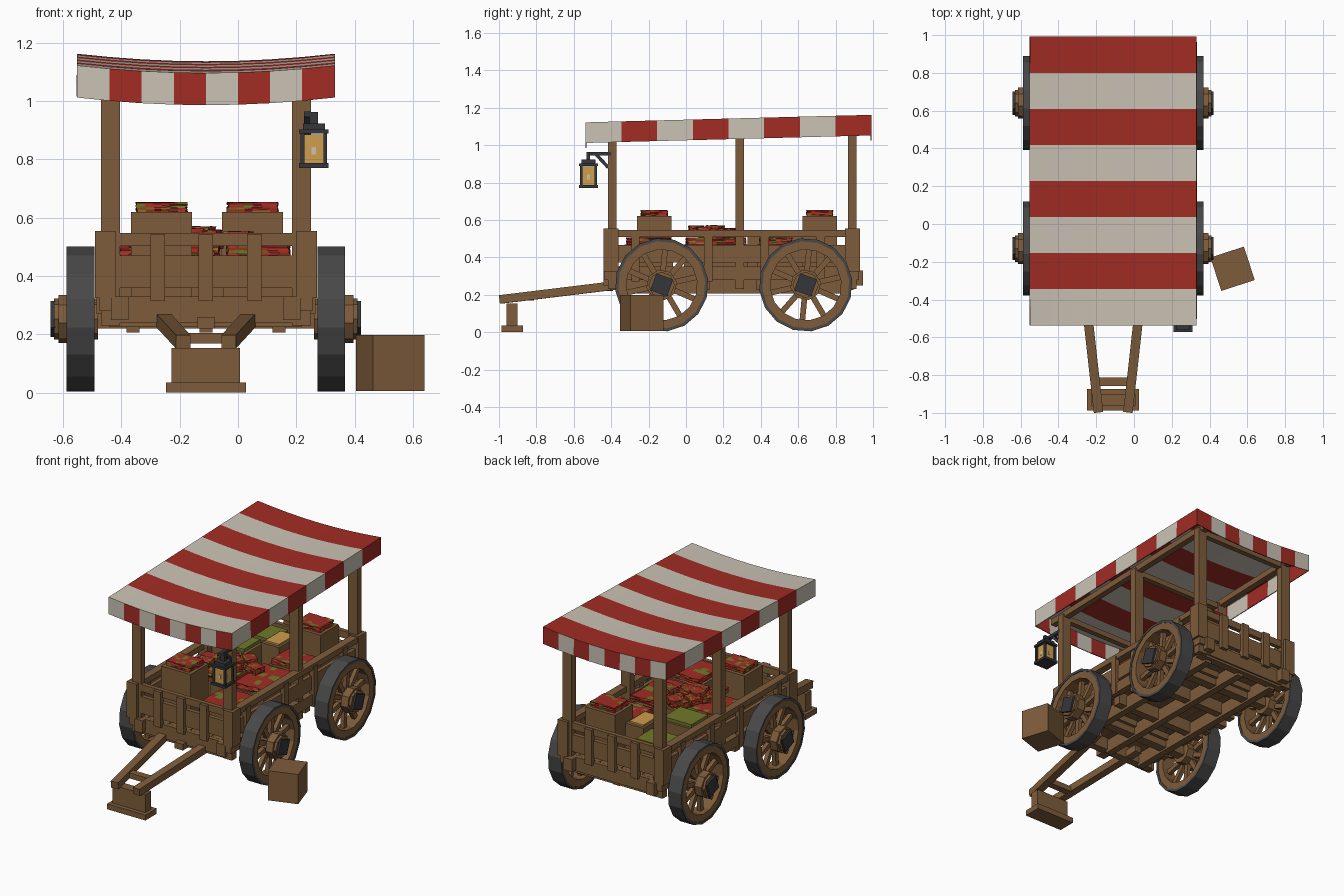
import bpy, bmesh, math, random
from mathutils import Matrix, Vector

random.seed(4)
old = bpy.data.objects.get("Cube")
if old:
    bpy.data.objects.remove(old, do_unlink=True)


def material(name, rgb):
    m = bpy.data.materials.new(name)
    m.use_nodes = True
    m.diffuse_color = (*rgb, 1)
    m.node_tree.nodes["Principled BSDF"].inputs["Base Color"].default_value = (*rgb, 1)
    return m


WOOD = material("brown wood", (0.21, 0.107, 0.043))
RED = material("red cloth", (0.36, 0.025, 0.017))
CREAM = material("cream cloth", (0.59, 0.54, 0.46))
IRON = material("dark iron", (0.035, 0.037, 0.042))
TYRE = material("grey tyre", (0.065, 0.065, 0.067))
AMBER = material("amber glass", (0.62, 0.34, 0.075))
GREEN = material("leaf green", (0.16, 0.19, 0.022))

CX = -0.11                # centre line of the wagon
FRONT, REAR = -0.4, 0.89  # end panels
SIDES = (-1, 1)


def finish(name, bm, *mats):
    mesh = bpy.data.meshes.new(name)
    bm.to_mesh(mesh)
    bm.free()
    for m in mats:
        mesh.materials.append(m)
    ob = bpy.data.objects.new(name, mesh)
    bpy.context.collection.objects.link(ob)
    return ob


def box(name, c, size, mat=WOOD, turn=0):
    bm = bmesh.new()
    bmesh.ops.create_cube(bm, size=1, matrix=Matrix.Translation(c)
                          @ Matrix.Rotation(math.radians(turn), 4, 'Z')
                          @ Matrix.Diagonal((*size, 1)))
    return finish(name, bm, mat)


def beam(name, p, q, w, h, mat=WOOD):
    """Square bar between two points, w wide and h tall."""
    p, q = Vector(p), Vector(q)
    d = q - p
    side = d.cross(Vector((0, 0, 1))).normalized()
    up = side.cross(d).normalized()
    rot = Matrix((side, d.normalized(), up)).transposed().to_4x4()
    bm = bmesh.new()
    bmesh.ops.create_cube(bm, size=1, matrix=Matrix.Translation((p + q) / 2) @ rot
                          @ Matrix.Diagonal((w, d.length, h, 1)))
    return finish(name, bm, mat)


def prism(name, c, r, length, n, mat=WOOD, turn=0):
    """Cylinder lying along x."""
    bm = bmesh.new()
    bmesh.ops.create_cone(bm, cap_ends=True, segments=n, radius1=r, radius2=r, depth=length,
                          matrix=Matrix.Translation(c) @ Matrix.Rotation(math.radians(turn), 4, 'X')
                          @ Matrix.Rotation(math.pi / 2, 4, 'Y'))
    return finish(name, bm, mat)


def ring(name, c, r_in, r_out, width, n, mat):
    """Faceted hoop around the x axis."""
    bm = bmesh.new()
    loops = []
    for i in range(n):
        a = math.tau * (i + 0.3) / n
        loops.append([bm.verts.new((c[0] + w * width / 2, c[1] + r * math.cos(a), c[2] + r * math.sin(a)))
                      for r, w in ((r_in, -1), (r_out, -1), (r_out, 1), (r_in, 1))])
    for i in range(n):
        a, b = loops[i], loops[(i + 1) % n]
        for k in range(4):
            bm.faces.new((a[k], a[(k + 1) % 4], b[(k + 1) % 4], b[k]))
    bmesh.ops.recalc_face_normals(bm, faces=bm.faces)
    return finish(name, bm, mat)


def produce(name, c, size, turn=0, leaf=0.22):
    """Block of fruit with scattered leafy faces."""
    bm = bmesh.new()
    bmesh.ops.create_cube(bm, size=1)
    bmesh.ops.subdivide_edges(bm, edges=bm.edges[:], cuts=5, use_grid_fill=True)
    for v in bm.verts:
        v.co += Vector([random.uniform(-0.03, 0.03) for _ in range(3)])
    for f in bm.faces:
        f.material_index = int(random.random() < leaf)
    bm.transform(Matrix.Translation(c) @ Matrix.Rotation(math.radians(turn), 4, 'Z')
                 @ Matrix.Diagonal((*size, 1)))
    return finish(name, bm, RED, GREEN)


# Wheels and axles
for label, y in (("front", -0.13), ("rear", 0.64)):
    box(label + "_axle", (CX, y, 0.25), (0.8, 0.06, 0.06))
    box(label + "_bolster", (CX, y, 0.285), (0.62, 0.1, 0.04))
    for s in SIDES:
        c = Vector((CX + s * 0.43, y, 0.253))
        name = label + ("_left" if s > 0 else "_right")
        ring(name + "_wheel_tyre", c, 0.234, 0.25, 0.095, 16, TYRE)
        ring(name + "_wheel_rim", c, 0.19, 0.236, 0.088, 16, WOOD)
        prism(name + "_wheel_hub", c + Vector((s * 0.015, 0, 0)), 0.07, 0.15, 8)
        prism(name + "_hub_end", c + Vector((s * 0.05, 0, 0)), 0.083, 0.05, 8, WOOD, 10)
        prism(name + "_hub_cap", c + Vector((s * 0.095, 0, 0)), 0.068, 0.014, 4, IRON, 25)
        for i in range(10):
            a = math.tau * (i + 0.35) / 10
            d = Vector((0, math.cos(a), math.sin(a)))
            beam(name + "_spoke", c + d * 0.05, c + d * 0.2, 0.026, 0.03)

# Floor and chassis
for i in range(9):
    box("floor_plank", (CX + (i - 4) * 0.076, 0.245, 0.318), (0.071, 1.27, 0.025))
for x in (-0.25, 0, 0.25):
    box("chassis_beam", (CX + x, 0.25, 0.25), (0.045, 1.24, 0.085))
for y in (FRONT + 0.02, 0.1, 0.4, REAR - 0.02):
    box("cross_beam", (CX, y, 0.265), (0.66, 0.05, 0.08))

# Side boards, stakes, rails and canopy posts
for s in SIDES:
    x = CX + s * 0.345
    box("side_sill", (x, 0.245, 0.315), (0.04, 1.36, 0.07))
    box("side_board", (x, 0.25, 0.42), (0.025, 1.28, 0.095))
    box("side_rail", (x, 0.275, 0.528), (0.05, 1.3, 0.036))
    for y in (-0.27, 0.12, 0.42, 0.72):
        box("side_stake", (x + s * 0.015, y, 0.4), (0.03, 0.045, 0.26))
    for y, top in ((-0.395, 1.06), (0.288, 1.08), (0.888, 1.1)):
        box("canopy_post", (CX + s * 0.327, y, (0.23 + top) / 2), (0.065, 0.045, top - 0.23))
    beam("canopy_side_beam", (CX + s * 0.327, -0.5, 1.06), (CX + s * 0.327, 0.95, 1.1), 0.04, 0.04)
    for y in (FRONT, REAR):
        box("corner_cleat", (CX + s * 0.345, y, 0.44), (0.07, 0.08, 0.23))
        box("sill_end", (CX + s * 0.295, y * 1.03, 0.29), (0.06, 0.06, 0.08))
for y, z in ((-0.395, 1.045), (0.288, 1.06), (0.888, 1.08)):
    box("canopy_cross_beam", (CX, y, z), (0.66, 0.035, 0.035))

# End panels
for y, s in ((FRONT, -1), (REAR, 1)):
    for z, h in ((0.285, 0.09), (0.415, 0.11), (0.525, 0.045)):
        box("end_board", (CX, y, z), (0.68, 0.028, h))
    for x in (-0.165, 0, 0.165):
        box("end_stake", (CX + x, y + s * 0.02, 0.43), (0.05, 0.03, 0.23))

# Towing shafts and prop stand
for s in SIDES:
    beam("tow_shaft", (CX + s * 0.078, -0.995, 0.175), (CX + s * 0.158, -0.28, 0.262), 0.05, 0.046)
box("shaft_crossbar", (CX, -0.835, 0.187), (0.16, 0.045, 0.035))
box("hitch_block", (CX, -0.42, 0.24), (0.06, 0.06, 0.04))
box("stand_block", (CX, -0.93, 0.093), (0.235, 0.06, 0.12))
box("stand_foot", (CX, -0.93, 0.018), (0.275, 0.115, 0.035))

# Step crate beside the wheel
box("step_crate", (0.522, -0.237, 0.102), (0.186, 0.186, 0.192), WOOD, 18)

# Striped canopy: sagging sheet with a hanging border
N = 8
X0, X1, Y0, Y1, DROP = CX - 0.44, CX + 0.44, -0.535, 0.99, 0.108


def roof_point(i, j, drop=0):
    u = 2 * i / N - 1
    z = 1.12 + 0.04 * j / N - 0.026 * (1 - u * u) - drop
    return (X0 + (X1 - X0) * i / N, Y0 + (Y1 - Y0) * j / N, z)


bm = bmesh.new()


def cloth(points, stripe):
    f = bm.faces.new([bm.verts.new(p) for p in points])
    f.material_index = stripe % 2


for i in range(N):
    for j in range(N):
        cloth((roof_point(i, j), roof_point(i + 1, j), roof_point(i + 1, j + 1), roof_point(i, j + 1)), j)
    for e in (0, N):
        cloth((roof_point(i, e), roof_point(i, e, DROP), roof_point(i + 1, e, DROP), roof_point(i + 1, e)), i)
        cloth((roof_point(e, i), roof_point(e, i, DROP), roof_point(e, i + 1, DROP), roof_point(e, i + 1)), i)
bmesh.ops.remove_doubles(bm, verts=bm.verts, dist=0.0005)
bmesh.ops.recalc_face_normals(bm, faces=bm.faces)
canopy = finish("canopy", bm, CREAM, RED)
thick = canopy.modifiers.new("thickness", 'SOLIDIFY')
thick.thickness = 0.006
thick.offset = 0

# Lantern on its bracket
LX, LY = 0.26, -0.522
box("bracket_arm", (0.238, -0.465, 0.955), (0.025, 0.13, 0.018), IRON)
beam("bracket_brace", (0.238, -0.415, 0.88), (0.238, -0.48, 0.95), 0.022, 0.018, IRON)
box("lantern_hook", (LX, LY, 0.94), (0.03, 0.02, 0.045), IRON)
box("lantern_roof", (LX, LY, 0.91), (0.075, 0.075, 0.025), IRON)
box("lantern_lid", (LX, LY, 0.895), (0.102, 0.102, 0.014), IRON)
box("lantern_base", (LX, LY, 0.779), (0.102, 0.102, 0.016), IRON)
box("lantern_glass", (LX, LY, 0.836), (0.072, 0.072, 0.1), AMBER)
for sx in SIDES:
    box("lantern_flame", (LX + sx * 0.036, LY, 0.83), (0.003, 0.015, 0.025), CREAM)
    box("lantern_flame", (LX, LY + sx * 0.036, 0.83), (0.015, 0.003, 0.025), CREAM)
    for sy in SIDES:
        box("lantern_bar", (LX + sx * 0.039, LY + sy * 0.039, 0.837), (0.013, 0.013, 0.11), IRON)

# Tall fruit crates
for x, y in ((-0.262, -0.17), (0.05, 0.715)):
    box("tall_crate", (x, y, 0.475), (0.21, 0.185, 0.29))
    produce("crate_fruit", (x, y, 0.635), (0.17, 0.14, 0.036))

# Low trays filled with fruit or greens
for x, y, w, d in ((0.07, -0.2, 0.24, 0.26), (-0.3, 0.14, 0.24, 0.28), (0.07, 0.16, 0.24, 0.34),
                   (0.07, 0.48, 0.24, 0.2), (-0.12, 0.14, 0.14, 0.3)):
    box("fruit_tray", (x, y, 0.4), (w, d, 0.14))
    produce("tray_fruit", (x, y, 0.48), (w - 0.03, d - 0.03, 0.05))
for x, y, top in ((-0.3, 0.43, 0.54), (-0.29, 0.7, 0.5)):
    box("greens_tray", (x, y, (0.33 + top) / 2 - 0.01), (0.24, 0.2, top - 0.35))
    box("greens", (x, y, top - 0.015), (0.2, 0.17, 0.03), GREEN)
box("grain_tray", (-0.12, 0.6, 0.43), (0.13, 0.2, 0.2))
box("grain", (-0.12, 0.6, 0.533), (0.1, 0.16, 0.015), AMBER)

# Loose fruit heaped in the middle
for i in range(12):
    produce("loose_fruit", (random.uniform(-0.3, 0.1), random.uniform(0.02, 0.3), random.uniform(0.51, 0.555)),
            (0.09, 0.075, 0.035), random.uniform(-40, 40))
